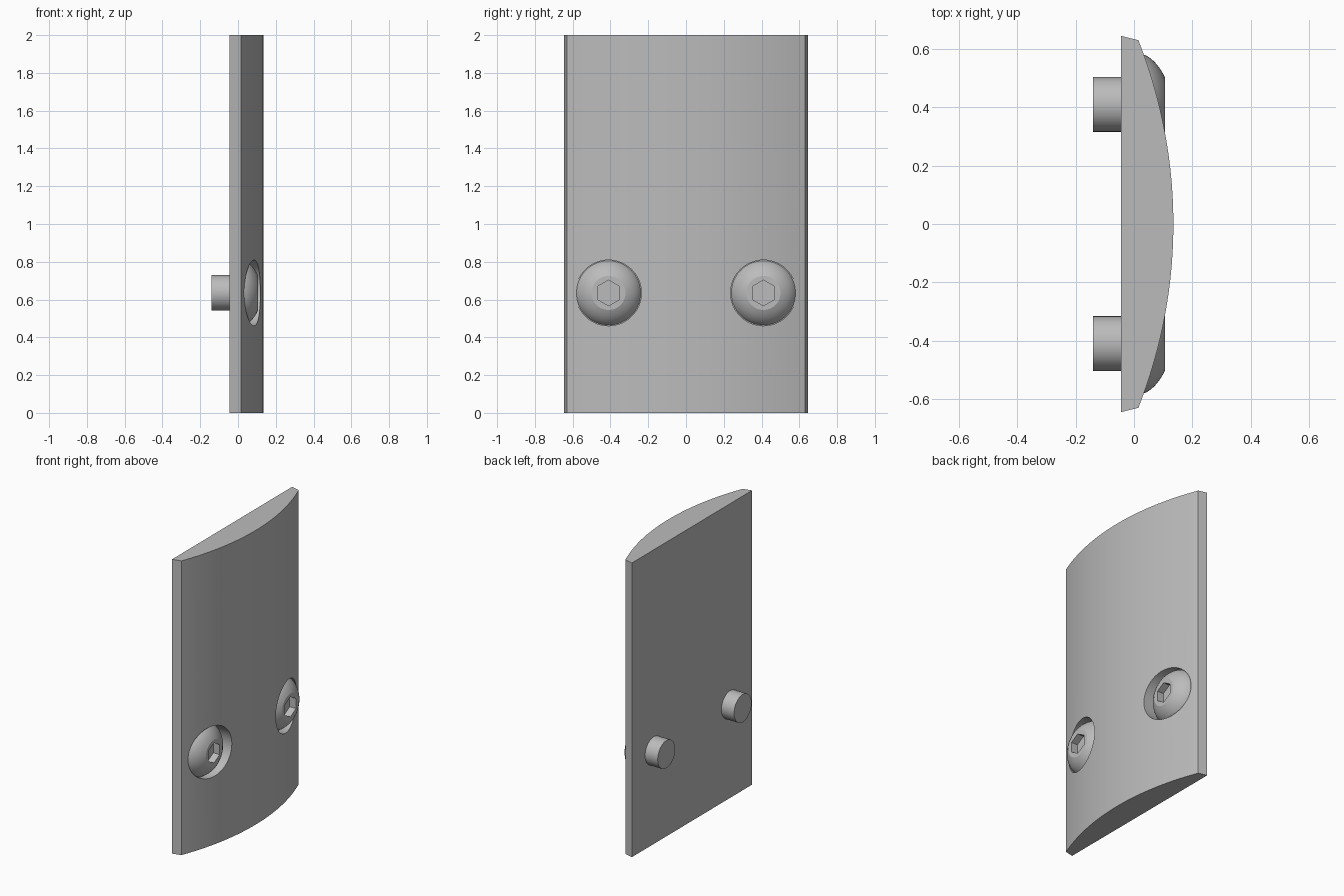
import bpy
import bmesh
from math import sin, cos, asin, pi, radians
from mathutils import Matrix, Vector

cube = bpy.data.objects.get("Cube")
if cube:
    bpy.data.objects.remove(cube, do_unlink=True)

grey = bpy.data.materials.new("grey metal")
grey.use_nodes = True
COLOUR = (0.5, 0.5, 0.5, 1)
grey.diffuse_color = COLOUR
grey.node_tree.nodes["Principled BSDF"].inputs["Base Color"].default_value = COLOUR

HEIGHT = 2.0
SCREW_Y, SCREW_Z = 0.41, 0.635
POCKET_FLOOR = 0.03


def make_object(name, bm):
    bmesh.ops.recalc_face_normals(bm, faces=bm.faces)
    mesh = bpy.data.meshes.new(name)
    bm.to_mesh(mesh)
    bm.free()
    mesh.materials.append(grey)
    obj = bpy.data.objects.new(name, mesh)
    bpy.context.collection.objects.link(obj)
    return obj


def prism(name, sides, radius, x0, x1, y, z):
    """Prism along x, with one corner pointing up."""
    bm = bmesh.new()
    ring = [bm.verts.new((x0, y + radius * sin(2 * pi * i / sides),
                          z + radius * cos(2 * pi * i / sides))) for i in range(sides)]
    face = bm.faces.new(ring)
    new = bmesh.ops.extrude_face_region(bm, geom=[face])["geom"]
    bmesh.ops.translate(bm, vec=(x1 - x0, 0, 0),
                        verts=[v for v in new if isinstance(v, bmesh.types.BMVert)])
    return make_object(name, bm)


def cut(target, cutter):
    cutter.hide_render = True
    mod = target.modifiers.new("cut", 'BOOLEAN')
    mod.operation = 'DIFFERENCE'
    mod.solver = 'EXACT'
    mod.object = cutter
    bpy.context.view_layer.objects.active = target
    bpy.ops.object.modifier_apply(modifier=mod.name)
    bpy.data.objects.remove(cutter, do_unlink=True)


def smooth(obj):
    bpy.ops.object.select_all(action='DESELECT')
    obj.select_set(True)
    bpy.context.view_layer.objects.active = obj
    bpy.ops.object.shade_smooth_by_angle(angle=radians(20))


def lathe_screw(name, y, z):
    """Domed head and round shank turned around the x axis."""
    profile = [(-0.14, 0), (-0.14, 0.094), (0.02, 0.094), (0.02, 0.17), (0.037, 0.17)]
    # Dome curve between the rim and the flat top
    start, mid, end = Vector((0.037, 0.17)), Vector((0.081, 0.148)), Vector((0.107, 0.09))
    steps = 8
    for i in range(1, steps + 1):
        t = i / steps
        profile.append(tuple((1 - t) ** 2 * start + 2 * t * (1 - t) * mid + t * t * end))
    profile.append((0.107, 0))
    bm = bmesh.new()
    verts = [bm.verts.new((x, 0, r)) for x, r in profile]
    edges = [bm.edges.new(pair) for pair in zip(verts, verts[1:])]
    bmesh.ops.spin(bm, geom=verts + edges, cent=(0, 0, 0), axis=(1, 0, 0),
                   angle=2 * pi, steps=64)
    bmesh.ops.remove_doubles(bm, verts=bm.verts, dist=0.0001)
    bmesh.ops.transform(bm, matrix=Matrix.Translation((0, y, z)), verts=bm.verts)
    return make_object(name, bm)


# Plate: flat back, slightly slanted edges, bowed outer face
half, bulge, edge_x = 0.63, 0.12, 0.015
radius = (half ** 2 + bulge ** 2) / (2 * bulge)
sweep = asin(half / radius)
arc = [-sweep + 2 * sweep * i / 48 for i in range(49)]
outline = [(-0.045, -0.645)]
outline += [(edge_x + bulge - radius + radius * cos(a), radius * sin(a)) for a in arc]
outline += [(-0.045, 0.645)]
bm = bmesh.new()
base = bm.faces.new([bm.verts.new((x, y, 0)) for x, y in outline])
new = bmesh.ops.extrude_face_region(bm, geom=[base])["geom"]
bmesh.ops.translate(bm, vec=(0, 0, HEIGHT),
                    verts=[v for v in new if isinstance(v, bmesh.types.BMVert)])
plate = make_object("curved_plate", bm)

# Counterbored pockets with a socket-head screw in each
for side, y in (("right", -SCREW_Y), ("left", SCREW_Y)):
    cut(plate, prism("pocket_cutter", 64, 0.174, POCKET_FLOOR, 0.3, y, SCREW_Z))
    screw = lathe_screw("screw_" + side, y, SCREW_Z)
    cut(screw, prism("hex_cutter", 6, 0.068, 0.06, 0.3, y, SCREW_Z))
    smooth(screw)
smooth(plate)
